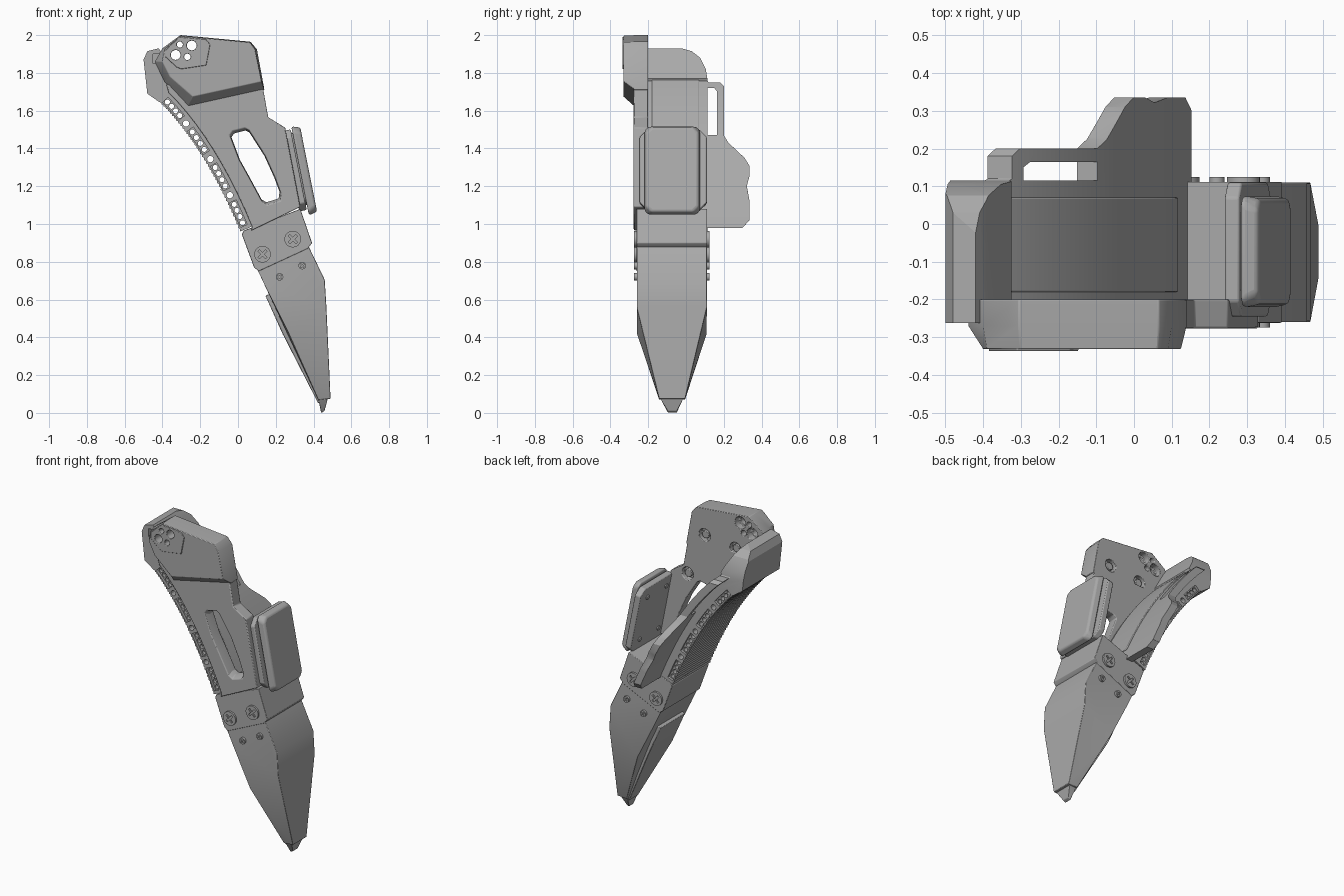
import bpy, bmesh, math
from mathutils import Vector, Matrix

old = bpy.data.objects.get("Cube")
if old:
    bpy.data.objects.remove(old)

grey = bpy.data.materials.new("armour grey")
grey.use_nodes = True
COLOUR = (0.4, 0.4, 0.4, 1)
grey.diffuse_color = COLOUR
grey.node_tree.nodes["Principled BSDF"].inputs["Base Color"].default_value = COLOUR


# ---- helpers ----
def finish(bm, name):
    bmesh.ops.recalc_face_normals(bm, faces=bm.faces)
    mesh = bpy.data.meshes.new(name)
    bm.to_mesh(mesh)
    bm.free()
    mesh.materials.append(grey)
    ob = bpy.data.objects.new(name, mesh)
    bpy.context.collection.objects.link(ob)
    return ob


def add_loft(bm, a, b):
    """Closed solid between two matching rings of points."""
    va, vb = [bm.verts.new(p) for p in a], [bm.verts.new(p) for p in b]
    bm.faces.new(va)
    bm.faces.new(vb[::-1])
    n = len(a)
    for i in range(n):
        j = (i + 1) % n
        bm.faces.new((va[j], va[i], vb[i], vb[j]))


def loft(name, a, b):
    bm = bmesh.new()
    add_loft(bm, a, b)
    return finish(bm, name)


def at_y(pts, y):
    return [(x, y, z) for x, z in pts]


def prism(name, pts, y0, y1):
    return loft(name, at_y(pts, y0), at_y(pts, y1))


def prism_x(name, pts, x0=-1, x1=1):
    return loft(name, [(x0, y, z) for y, z in pts], [(x1, y, z) for y, z in pts])


def rods(name, spots, y0, y1, sides=16):
    """Round rods along y; each spot is (x, z, radius)."""
    bm = bmesh.new()
    for x, z, r in spots:
        ring = [(x + r * math.cos(k * math.tau / sides), z + r * math.sin(k * math.tau / sides))
                for k in range(sides)]
        add_loft(bm, at_y(ring, y0), at_y(ring, y1))
    return finish(bm, name)


def hull(name, pts):
    bm = bmesh.new()
    vs = [bm.verts.new(p) for p in pts]
    bmesh.ops.convex_hull(bm, input=vs)
    bmesh.ops.delete(bm, geom=[v for v in bm.verts if not v.link_faces], context='VERTS')
    bmesh.ops.dissolve_limit(bm, angle_limit=0.01, verts=bm.verts, edges=bm.edges)
    return finish(bm, name)


def smooth(ob, angle=30):
    bpy.ops.object.select_all(action='DESELECT')
    ob.select_set(True)
    bpy.context.view_layer.objects.active = ob
    bpy.ops.object.shade_smooth_by_angle(angle=math.radians(angle))


def boolean(ob, tool, op='DIFFERENCE'):
    m = ob.modifiers.new("cut", 'BOOLEAN')
    m.object, m.operation, m.solver = tool, op, 'EXACT'
    bpy.context.view_layer.objects.active = ob
    bpy.ops.object.modifier_apply(modifier=m.name)
    bpy.data.objects.remove(tool)


def soften(ob, width, segments=2):
    m = ob.modifiers.new("bevel", 'BEVEL')
    m.width, m.segments, m.limit_method, m.angle_limit = width, segments, 'ANGLE', math.radians(35)
    smooth(ob)


# ---- the curve that the calf wall follows ----
A, C, B = Vector((-.416, 1.645)), Vector((-.177, 1.408)), Vector((.01, .96))


def arc(t, off=0.0):
    p = A * (1 - t) ** 2 + C * 2 * t * (1 - t) + B * t * t
    d = ((C - A) * (1 - t) + (B - C) * t).normalized()
    return tuple(p + Vector((-d.y, d.x)) * off)


def band(t0, t1, o0, o1, n=24):
    ts = [t0 + (t1 - t0) * i / n for i in range(n + 1)]
    return [arc(t, o0) for t in ts] + [arc(t, o1) for t in reversed(ts)]


# ---- calf wall with ribbed outer face, knob and vent holes ----
RIBS = 84
ribbed = [arc(1 - i / RIBS, .006 * (i % 2)) for i in range(RIBS + 1)]
inner = [arc(i / 20, .097) for i in range(21)]
knob = [(-.48, 1.69), (-.5, 1.87), (-.48, 1.915), (-.42, 1.93), (-.392, 1.89), (-.325, 1.77)]
wall = prism("calf_wall", inner + ribbed + knob, -.262, .115)
boolean(wall, prism_x("tool", [(-.3, .9), (-.3, 1.95), (-.03, 1.932), (.03, 1.915), (.075, 1.88),
                               (.105, 1.82), (.116, 1.75), (.116, .9)]), 'INTERSECT')
slots = [(.02, .2), (.3, .49), (.58, .75), (.83, .98)]
for y0, y1 in ((-.3, -.245), (.1, .15)):
    for t0, t1 in slots:
        boolean(wall, prism("tool", band(t0, t1, .012, .05, 8), y0, y1))
vents = [(*arc(t, .031), .017) for t in (.25, .54, .79)]
for t0, t1 in slots:
    vents += [(*arc(t0 + (t1 - t0) * (i + .5) / 4, .031), .0135) for i in range(4)]
boolean(wall, rods("tool", vents, -.4, .3, 12))
boolean(wall, prism("tool", [(-.45, 1.85), (-.395, 1.85), (-.395, 1.9), (-.45, 1.9)], -.3, -.22))
smooth(wall, 20)

# ---- liner with strap loop and rear flange ----
liner = prism("liner_flange", band(-.13, 1.08, .095, .14), -.21, .4)
boolean(liner, prism_x("tool", [(-.3, .98), (-.3, 1.79), (.09, 1.79), (.12, 1.75), (.18, 1.75),
                                (.2, 1.73), (.2, 1.47), (.225, 1.43), (.31, 1.35), (.335, 1.31),
                                (.335, 1.25), (.322, 1.2), (.335, 1.13), (.335, 1.02),
                                (.3, .98)]), 'INTERSECT')
boolean(liner, prism_x("tool", [(.115, 1.47), (.165, 1.47), (.165, 1.7), (.15, 1.72), (.115, 1.72)]))
soften(liner, .006)
soften(prism("liner_pad", band(-.08, .93, .136, .146), -.18, .07), .004)

# ---- front plate, lower part with long window ----
side = [arc(i / 10, .07) for i in range(11)]
lower = prism("front_plate", [(-.38, 1.74)] + side +
              [(.07, .965), (.33, 1.09), (.25, 1.51), (.16, 1.565), (.125, 1.76)], -.277, -.2)
window = [(-.035, 1.46), (-.02, 1.48), (.04, 1.495), (.06, 1.485), (.14, 1.36), (.19, 1.25),
          (.22, 1.17), (.215, 1.135), (.15, 1.115), (.125, 1.13), (.06, 1.25), (.01, 1.34)]
mid = Vector((.09, 1.31))
wide = [tuple(mid + (Vector(p) - mid) * 1.1) for p in window]
boolean(lower, prism("tool", window, -.5, 0))
boolean(lower, loft("tool", at_y(wide, -.29), at_y(window, -.24)))
sockets = [(.008, 1.8), (-.21, 1.77), (.13, 1.52)]
socket_tool = [(x, z, .04) for x, z in sockets]
boolean(lower, rods("tool", socket_tool[2:], -.23, -.1))
soften(lower, .005)

# ---- front plate, raised upper part ----
outer = [(-.44, 1.86), (-.4, 1.93), (-.305, 2), (.066, 1.965), (.1, 1.925), (.14, 1.71),
         (-.265, 1.62), (-.39, 1.755)]
crest = [(-.4, 1.86), (-.39, 1.925), (-.302, 1.997), (.063, 1.962), (.09, 1.925), (.125, 1.755),
         (-.24, 1.675), (-.36, 1.78)]
bm = bmesh.new()
add_loft(bm, at_y(outer, -.2), at_y(outer, -.27))
add_loft(bm, at_y(outer, -.27), at_y(crest, -.332))
bmesh.ops.remove_doubles(bm, verts=bm.verts, dist=1e-5)
shared = [f for f in bm.faces if all(abs(v.co.y + .27) < 1e-4 for v in f.verts)]
bmesh.ops.delete(bm, geom=shared, context='FACES_ONLY')
upper = finish(bm, "upper_plate")
badge = prism("side_badge", [(-.385, 1.92), (-.31, 1.99), (-.17, 1.978), (-.147, 1.95),
                             (-.168, 1.84), (-.3, 1.82), (-.325, 1.83), (-.385, 1.885)], -.337, -.31)
holes = [(-.33, 1.895, .026), (-.245, 1.945, .026), (-.308, 1.95, .016), (-.268, 1.885, .017)]
for ob in (upper, badge):
    boolean(ob, rods("tool", holes, -.5, 0))
boolean(upper, rods("tool", [(x, z, .038) for x, z, r in holes[:2]], -.24, -.1))
boolean(upper, rods("tool", socket_tool[:2], -.23, -.1))
soften(upper, .005)
soften(badge, .003)
soften(rods("inner_bolts", [(x, z, .024) for x, z in sockets], -.235, -.208), .003)

# ---- shin pad: tilted stack of backing plate and cushion ----
top, down, out = Vector((.275, 0, 1.5)), Vector((.195, 0, -.98)), Vector((.98, 0, .195))


def pad_ring(y0, y1, u0, u1, c, n):
    ring = [(y0 + c, u0), (y1 - c, u0), (y1, u0 + c), (y1, u1 - c),
            (y1 - c, u1), (y0 + c, u1), (y0, u1 - c), (y0, u0 + c)]
    return [top + down * u + out * n + Vector((0, y, 0)) for y, u in ring]


soften(loft("pad_backing", pad_ring(-.245, .11, 0, .435, .04, -.036),
            pad_ring(-.245, .11, 0, .435, .04, .004)), .006)
soften(loft("shin_pad", pad_ring(-.222, .076, -.015, .465, .02, .01),
            pad_ring(-.212, .066, .0, .455, .03, .056)), .012, 3)
soften(loft("pad_spacer", pad_ring(-.205, .06, .02, .41, .03, 0),
            pad_ring(-.205, .06, .02, .41, .03, .02)), .003)
for y in (-.16, .03):
    for u in (.07, .36):
        loft("pad_bolt", pad_ring(y - .014, y + .014, u - .014, u + .014, .008, -.043),
             pad_ring(y - .014, y + .014, u - .014, u + .014, .008, -.03))

# ---- ankle collar and tapering blade ----
collar = [(.02, .945), (.03, .965), (.33, 1.08), (.392, .9), (.37, .87), (.11, .75), (.085, .77)]
soften(hull("ankle_collar", at_y(collar, -.262) + at_y(collar, .112)), .003)
body = [(.06, .85), (.37, .89), (.459, .705), (.468, .56), (.27, .42), (.145, .67)]
tip = [(.425, .07), (.49, .075)]
soften(hull("blade", at_y(body, -.26) + at_y(body, .11) + at_y(tip, -.142) + at_y(tip, -.005)), .003)
neck, point = [(.425, .075), (.475, .075)], [(.44, 0), (.458, .01)]
soften(hull("blade_tip", at_y(neck, -.135) + at_y(neck, -.015) +
            at_y(point, -.095) + at_y(point, -.05)), .003)
guard_top, guard_low = [(.145, .62), (.19, .64), (.235, .42)], [(.425, .05), (.46, .06)]
soften(hull("rear_guard", at_y(guard_top, -.2) + at_y(guard_top, .05) +
            at_y(guard_low, -.12) + at_y(guard_low, -.03)), .004)

# ---- collar screws with cross recesses, on both sides ----
for face, sign in ((-.262, -1), (.112, 1)):
    for x, z, r in ((.13, .84, .044), (.29, .92, .044), (.22, .72, .02), (.34, .78, .02)):
        head = rods("collar_screw", [(x, z, r)], face - sign * .03, face + sign * .012, 24)
        for turn in (45, 135):
            rot = Matrix.Rotation(math.radians(turn), 2)
            bar = [Vector((x, z)) + rot @ Vector((a * r * .65, b * r * .14))
                   for a, b in ((-1, -1), (1, -1), (1, 1), (-1, 1))]
            boolean(head, prism("tool", [tuple(p) for p in bar], face + sign * .004, face + sign * .05))
        smooth(head)
